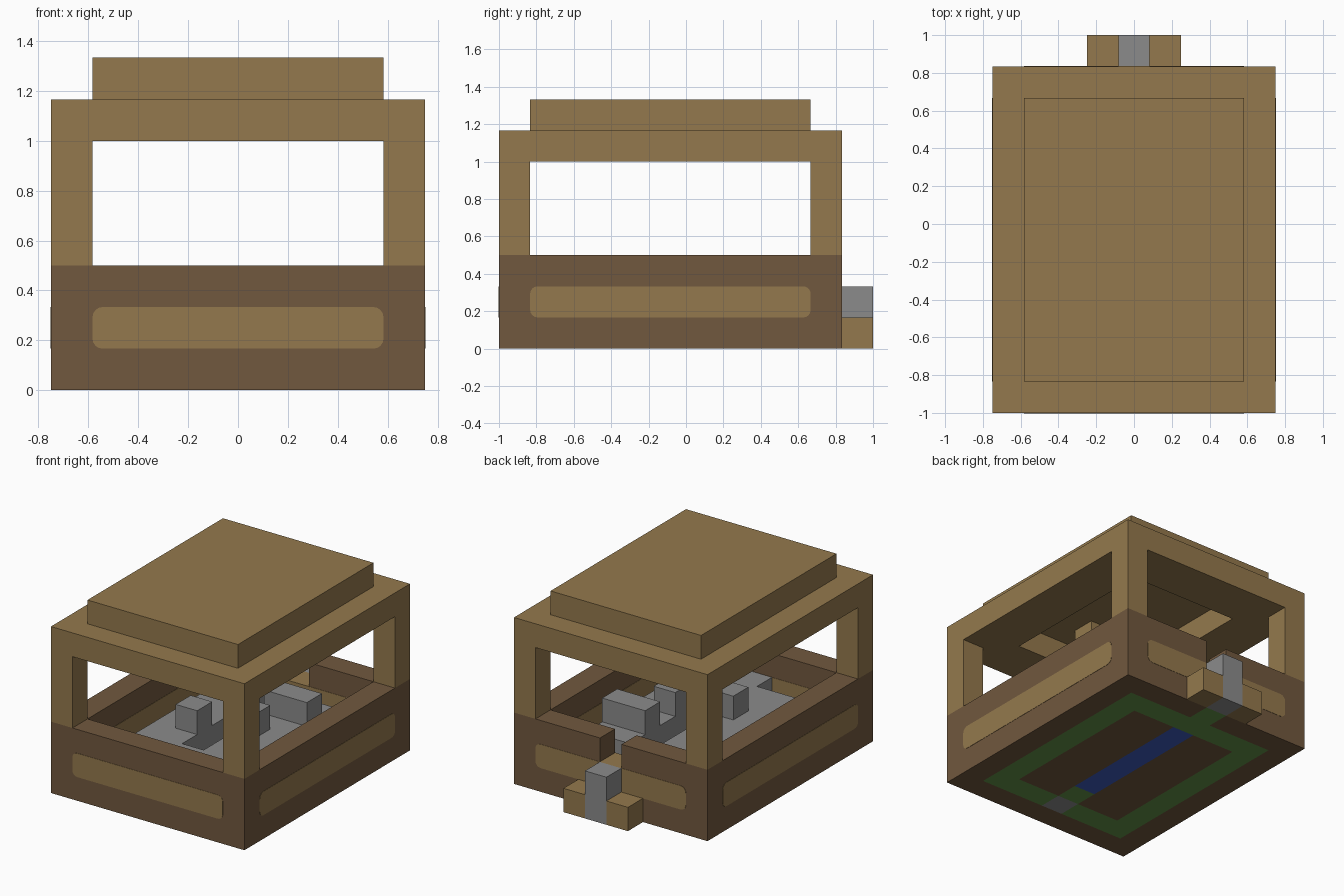
import bpy
import bmesh
from mathutils import Vector

if "Cube" in bpy.data.objects:
    bpy.data.objects.remove(bpy.data.objects["Cube"], do_unlink=True)

U = 1 / 6  # grid unit


def material(name, rgb):
    lin = [((c / 255 + 0.055) / 1.055) ** 2.4 for c in rgb] + [1]
    m = bpy.data.materials.new(name)
    m.use_nodes = True
    m.diffuse_color = lin
    bsdf = m.node_tree.nodes["Principled BSDF"]
    bsdf.inputs["Base Color"].default_value = lin
    bsdf.inputs["Roughness"].default_value = 0.9
    return m


TAN = material("light_wood", (148, 121, 77))
BROWN = material("dark_wood", (113, 88, 62))
GREY = material("stone_grey", (139, 139, 139))
GREEN = material("moss_green", (98, 146, 71))
BLUE = material("water_blue", (60, 90, 190))


def block(name, lo, hi, mat, bevel_axis=None):
    """Box between two corners; optional rounding of the edges along one axis."""
    lo, hi = Vector(lo), Vector(hi)
    bm = bmesh.new()
    bmesh.ops.create_cube(bm, size=1)
    for v in bm.verts:
        v.co = Vector((lo + hi) / 2 + v.co * (hi - lo))
    if bevel_axis is not None:
        edges = [e for e in bm.edges
                 if abs((e.verts[0].co - e.verts[1].co).normalized()[bevel_axis]) > 0.9]
        bmesh.ops.bevel(bm, geom=edges, offset=0.04, segments=4, profile=0.5, affect='EDGES')
    bmesh.ops.recalc_face_normals(bm, faces=bm.faces)
    mesh = bpy.data.meshes.new(name)
    bm.to_mesh(mesh)
    bm.free()
    mesh.materials.append(mat)
    obj = bpy.data.objects.new(name, mesh)
    bpy.context.collection.objects.link(obj)
    return obj


def cells(name, i, j, k, mat):
    """Box in grid cells: i from the left side, j from the front, k from the ground."""
    return block(name, (0.75 - i[1] * U, -1 + j[0] * U, k[0] * U),
                 (0.75 - i[0] * U, -1 + j[1] * U, k[1] * U), mat)


def frame(name, i, j, k, w, mat):
    """Rectangular ring, w cells wide, from four boxes."""
    cells(name + "_left", (i[0], i[0] + w), j, k, mat)
    cells(name + "_right", (i[1] - w, i[1]), j, k, mat)
    inner = (i[0] + w, i[1] - w)
    cells(name + "_front", inner, (j[0], j[0] + w), k, mat)
    cells(name + "_back", inner, (j[1] - w, j[1]), k, mat)


# Outer walls, with a notch in the middle of the back
cells("wall_left", (0, 1), (0, 11), (0, 3), BROWN)
cells("wall_right", (8, 9), (0, 11), (0, 3), BROWN)
cells("wall_front", (1, 8), (0, 1), (0, 3), BROWN)
cells("wall_back_left", (1, 4), (10, 11), (0, 3), BROWN)
cells("wall_back_right", (5, 8), (10, 11), (0, 3), BROWN)
cells("notch_base", (4, 5), (10, 11), (0, 1), GREEN)
cells("notch_sill", (4, 5), (10, 11), (1, 2), TAN)

# Rounded light panels on both faces of each wall
T = 0.002
for side, face in (("outer", 0), ("inner", 1)):
    for name, x in (("left", 0.75 - face * U), ("right", -0.75 + face * U)):
        block(f"panel_{side}_{name}", (x - T, -1 + U, U), (x + T, -1 + 10 * U, 2 * U), TAN, 0)
    y = -1 + face * U
    block(f"panel_{side}_front", (-3.5 * U, y - T, U), (3.5 * U, y + T, 2 * U), TAN, 1)
    y = -1 + (11 - face) * U
    block(f"panel_{side}_back", (-3.5 * U, y - T, U), (3.5 * U, y + T, 2 * U), TAN, 1)

# Moat floor around the island, broken by a stone at the front
cells("moat_left", (1, 2), (1, 10), (0, 1), GREEN)
cells("moat_right", (7, 8), (1, 10), (0, 1), GREEN)
cells("moat_back", (2, 7), (9, 10), (0, 1), GREEN)
cells("moat_front_left", (2, 4), (1, 2), (0, 1), GREEN)
cells("moat_front_right", (5, 7), (1, 2), (0, 1), GREEN)
cells("front_stone", (4, 5), (1, 2), (0, 2), GREY)

# Island with a water channel down the middle
for side, i in (("left", (2, 4)), ("right", (5, 7))):
    cells("island_base_" + side, i, (2, 9), (0, 1), BROWN)
    cells("island_top_" + side, i, (2, 9), (1, 2), GREY)
cells("channel_end_base", (4, 5), (2, 3), (0, 1), GREEN)
cells("channel_end_top", (4, 5), (2, 3), (1, 2), GREY)
cells("channel_water", (4, 5), (3, 9), (0, 1), BLUE)

# Stone blocks on the island
cells("stone_right", (5, 6), (4, 5), (2, 3), GREY)
cells("stone_middle", (3, 4), (5, 6), (2, 3), GREY)
cells("stone_long", (2, 4), (7, 8), (2, 3), GREY)

# Back step with a stone column
cells("step_left", (3, 4), (11, 12), (0, 1), TAN)
cells("step_right", (5, 6), (11, 12), (0, 1), TAN)
cells("step_column", (4, 5), (11, 12), (0, 2), GREY)

# Corner posts
for xname, i in (("left", 0), ("right", 8)):
    for yname, j in (("front", 0), ("back", 10)):
        cells(f"post_{yname}_{xname}", (i, i + 1), (j, j + 1), (3, 6), TAN)

# Roof: hollow lower layer, cap, and a block hanging in the hollow
frame("roof_frame", (0, 9), (0, 11), (6, 7), 2, TAN)
cells("roof_cap", (1, 8), (1, 10), (7, 8), TAN)
cells("roof_hanging_block", (4, 5), (3, 4), (6, 7), TAN)
